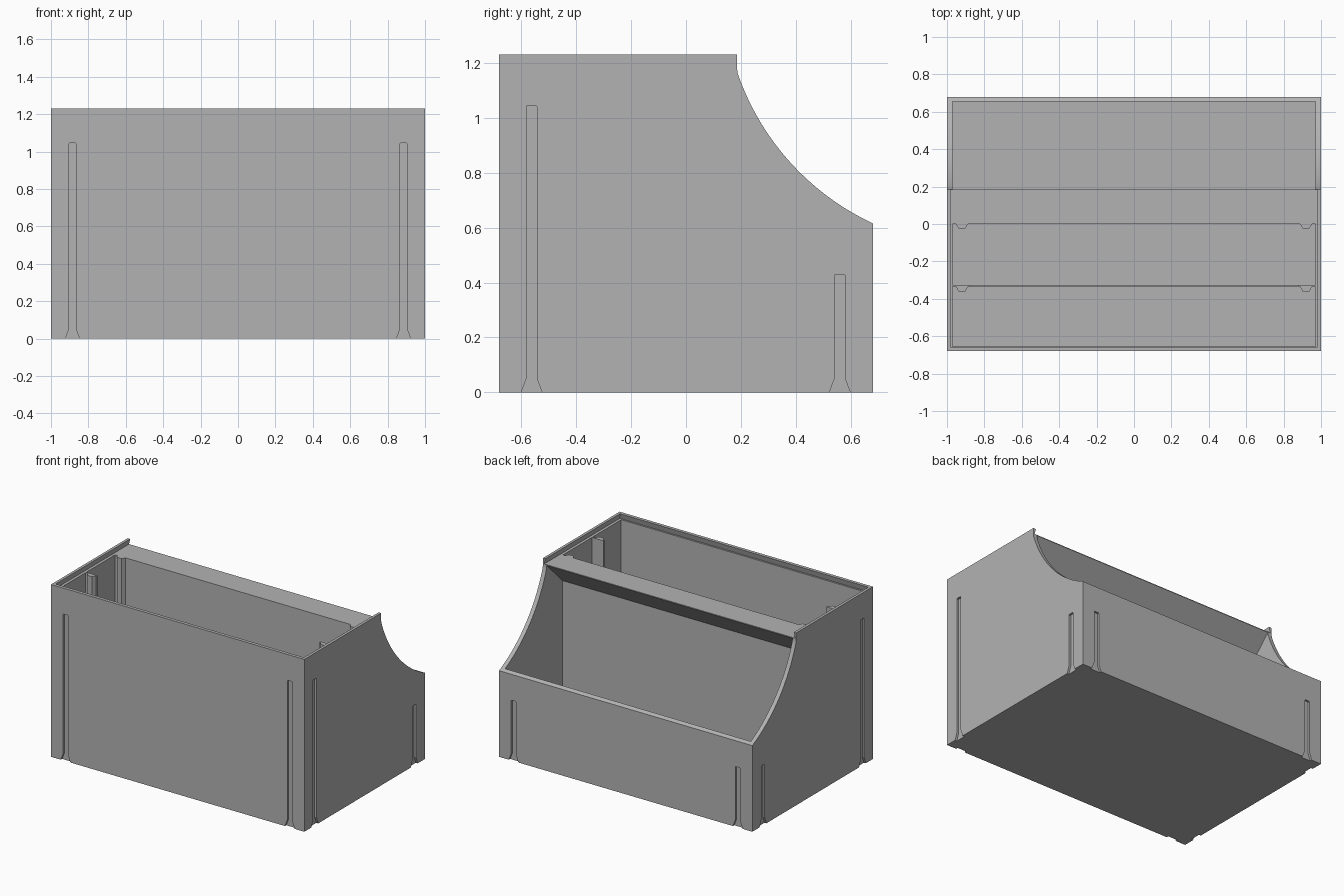
import bpy, bmesh, math
from mathutils import Vector

cube = bpy.data.objects.get("Cube")
if cube:
    bpy.data.objects.remove(cube, do_unlink=True)

# Single plain grey plastic
grey = bpy.data.materials.new("plain_grey")
grey.use_nodes = True
colour = (0.45, 0.45, 0.45, 1)
grey.diffuse_color = colour
grey.node_tree.nodes["Principled BSDF"].inputs["Base Color"].default_value = colour

WALL_X, FLOOR, LEDGE, TOP = 0.97, 0.03, 1.19, 1.23
HALF_Y, LOW, LIP_Y = 0.68, 0.615, 0.185


def loft(name, ring_a, ring_b):
    """Closed solid between two matching rings of points."""
    bm = bmesh.new()
    a = [bm.verts.new(p) for p in ring_a]
    b = [bm.verts.new(p) for p in ring_b]
    bm.faces.new(a)
    bm.faces.new(b)
    for i in range(len(a)):
        j = (i + 1) % len(a)
        bm.faces.new((a[i], a[j], b[j], b[i]))
    bmesh.ops.recalc_face_normals(bm, faces=bm.faces)
    mesh = bpy.data.meshes.new(name)
    bm.to_mesh(mesh)
    bm.free()
    mesh.materials.append(grey)
    obj = bpy.data.objects.new(name, mesh)
    bpy.context.collection.objects.link(obj)
    return obj


def prism(name, points, start, end, axis):
    """Extrude a 2D outline along the x, y or z axis."""
    place = {"x": lambda p, d: (d, p[0], p[1]),
             "y": lambda p, d: (p[0], d, p[1]),
             "z": lambda p, d: (p[0], p[1], d)}[axis]
    return loft(name, [place(p, start) for p in points],
                [place(p, end) for p in points])


def rect(x0, x1, y0, y1):
    return [(x0, y0), (x1, y0), (x1, y1), (x0, y1)]


# Side outline with the concave scoop at the back
centre, radius = Vector((1.0785, 1.469)), 0.942
a0 = math.atan2(LOW - centre.y, HALF_Y - centre.x)
a1 = math.atan2(1.185 - centre.y, LIP_Y - centre.x) - 2 * math.pi
if a1 < -2 * math.pi:
    a1 += 2 * math.pi
steps = 32
if abs(a1 - a0) > math.pi:
    a1 += 2 * math.pi
scoop = [(centre.x + radius * math.cos(a0 + (a1 - a0) * i / steps),
          centre.y + radius * math.sin(a0 + (a1 - a0) * i / steps))
         for i in range(steps + 1)]
scoop[0], scoop[-1] = (HALF_Y, LOW), (LIP_Y, 1.185)
outline = [(-HALF_Y, 0), (HALF_Y, 0)] + scoop + [(LIP_Y, TOP), (-HALF_Y, TOP)]
body = prism("box_body", outline, -1, 1, "x")

# Front compartment, and back compartment under the sloped shelf
cutters = [
    prism("front_space", rect(-0.655, 0, FLOOR, 1.4), -WALL_X, WALL_X, "x"),
    prism("back_space", [(0.01, FLOOR), (0.655, FLOOR), (0.655, 1.4),
                         (0.4, 1.4), (0.01, 1.01)], -WALL_X, WALL_X, "x"),
]

# Dovetailed lid slot, open at the back
slot = [[(x, y, z) for x, y in rect(-w, w, f, 0.4)]
        for w, f, z in ((0.99, -0.667, LEDGE), (0.979, -0.655, TOP + 0.005))]
cutters.append(loft("lid_slot", *slot))


def groove(c, height, face, axis):
    """Shallow upright groove flared at the foot."""
    half, flare, chamfer = 0.019, 0.037, 0.004
    right = [(flare + 0.003, -0.005), (half, 0.05),
             (half, height - chamfer), (half - chamfer, height)]
    pts = [(c + u, v) for u, v in right] + [(c - u, v) for u, v in reversed(right)]
    sign = math.copysign(1, face)
    cutters.append(prism("groove", pts, face - 0.015 * sign, face + 0.02 * sign, axis))


TALL, SHORT = 1.045, 0.43
for side in (-1, 1):
    groove(side * 0.885, TALL, -HALF_Y, "y")
    groove(side * 0.885, SHORT, HALF_Y, "y")
    groove(-0.562, TALL, side, "x")
    groove(0.56, SHORT, side, "x")

# Carve the body, then discard the cutters
for cutter in cutters:
    cutter.hide_render = True
    mod = body.modifiers.new(cutter.name, "BOOLEAN")
    mod.operation, mod.solver, mod.object = "DIFFERENCE", "EXACT", cutter
carved = bpy.data.meshes.new_from_object(
    body.evaluated_get(bpy.context.evaluated_depsgraph_get()))
body.modifiers.clear()
body.data = carved
for cutter in cutters:
    bpy.data.objects.remove(cutter, do_unlink=True)

# Thin divider with a wide cut-out between two raised ends
end_x, cut_z = 0.88, 0.6
prism("front_divider", [(-WALL_X, FLOOR), (WALL_X, FLOOR), (WALL_X, LEDGE),
                        (end_x, LEDGE), (end_x, cut_z), (-end_x, cut_z),
                        (-end_x, LEDGE), (-WALL_X, LEDGE)], -0.335, -0.325, "y")

# Tapered upright ribs on the front of both dividers
for place, y in (("front", -0.335), ("middle", 0)):
    for side, label in ((1, "left"), (-1, "right")):
        c = side * 0.92
        rib = [(c - 0.032, y), (c - 0.018, y - 0.025),
               (c + 0.018, y - 0.025), (c + 0.032, y)]
        prism(f"{place}_rib_{label}", rib, FLOOR, LEDGE, "z")

# Smooth scoop, crisp edges elsewhere
for obj in bpy.context.selected_objects:
    obj.select_set(False)
body.select_set(True)
bpy.context.view_layer.objects.active = body
bpy.ops.object.shade_smooth_by_angle(angle=math.radians(20))
